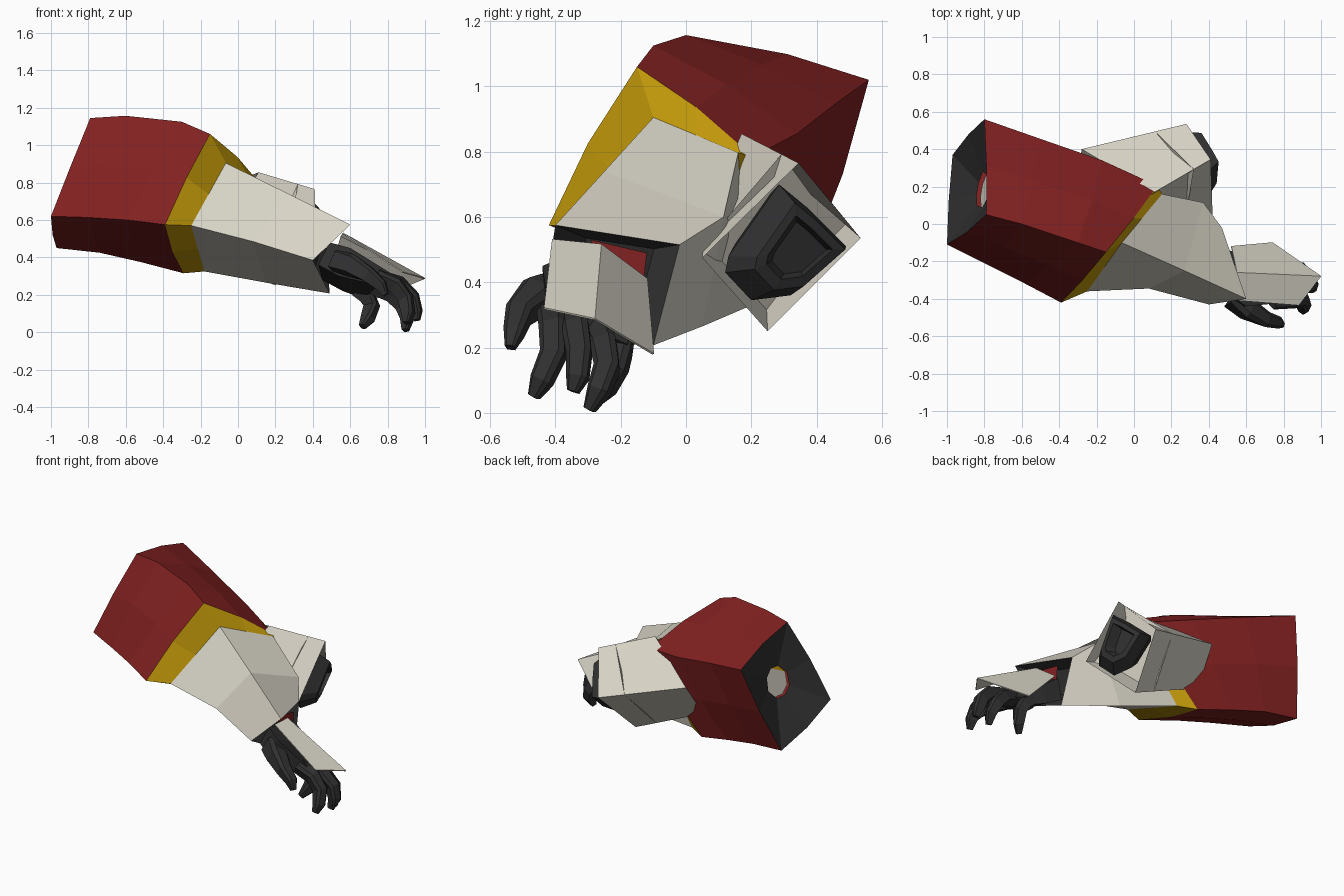
import bpy, bmesh
from mathutils import Vector as V

if "Cube" in bpy.data.objects:
    bpy.data.objects.remove(bpy.data.objects["Cube"])


def material(name, col):
    m = bpy.data.materials.new(name)
    m.diffuse_color = (*col, 1)
    m.use_nodes = True
    m.node_tree.nodes["Principled BSDF"].inputs["Base Color"].default_value = m.diffuse_color
    return m


RED = material("dark red", (0.225, 0.015, 0.015))
YELLOW = material("mustard yellow", (0.56, 0.33, 0.003))
WHITE = material("warm white", (0.69, 0.66, 0.57))
DARK = material("charcoal", (0.03, 0.03, 0.031))


def bulged(corners, f):
    """Corner ring with edge midpoints pushed away from the centre."""
    pts = [V(p) for p in corners]
    c = sum(pts, V()) / len(pts)
    out = []
    for i, p in enumerate(pts):
        mid = (p + pts[(i + 1) % len(pts)]) / 2
        out += [p, c + (mid - c) * f]
    return out


def loft(name, rings, mat, cap_start=False, cap_end=False, closed=True):
    """Skin a list of equal-length rings (or open strips)."""
    bm = bmesh.new()
    rows = [[bm.verts.new(p) for p in r] for r in rings]
    n = len(rows[0])
    for a, b in zip(rows, rows[1:]):
        for i in range(n if closed else n - 1):
            j = (i + 1) % n
            bm.faces.new((a[i], a[j], b[j], b[i]))
    if cap_start:
        bm.faces.new(rows[0])
    if cap_end:
        bm.faces.new(rows[-1])
    bmesh.ops.recalc_face_normals(bm, faces=bm.faces)
    me = bpy.data.meshes.new(name)
    bm.to_mesh(me)
    bm.free()
    me.materials.append(mat)
    ob = bpy.data.objects.new(name, me)
    bpy.context.collection.objects.link(ob)
    return ob


def finger(name, path, radii):
    """Six-sided jointed finger along a path."""
    pts = [V(p) for p in path]
    rings = []
    for i, p in enumerate(pts):
        d = (pts[min(i + 1, len(pts) - 1)] - pts[max(i - 1, 0)]).normalized()
        side = d.cross(V((0.85, -0.2, 0.5))).normalized()
        up = side.cross(d)
        r = radii[i]
        rings.append([p + (side * a + up * b) * r
                      for a, b in ((1, .6), (.6, 1), (-.6, 1), (-1, .6), (-.8, -.9), (.8, -.9))])
    return loft(name, rings, DARK, True, True)


# Sleeve: corner order is top, front, bottom, back
sleeve = [
    [(-.79, .05, 1.145), (-1.0, -.11, .62), (-.97, .37, .45), (-.80, .56, 1.02)],
    [(-.60, .0, 1.157), (-.79, -.215, .613), (-.74, .345, .425), (-.50, .455, .945)],
    [(-.30, -.10, 1.125), (-.59, -.315, .60), (-.52, .30, .375), (-.17, .34, .855)],
    [(-.15, -.15, 1.06), (-.39, -.42, .575), (-.29, .25, .315), (.125, .205, .785)]]
sleeve = [bulged(r, 1.06) for r in sleeve]
rear8, cuff8 = sleeve[0], sleeve[-1]
loft("sleeve", sleeve, RED)

# Dark lining of the shoulder end, with a small round opening and what shows behind it
centre = sum(rear8, V()) / 8
hole = [centre + (p - centre).normalized() * .1 + V((.08, -.035, -.01)) for p in rear8]
loft("sleeve_lining", [rear8, hole], DARK)
behind = [p + V((.02, -.009, -.002)) for p in hole]
loft("inner_disc", [behind], WHITE, cap_end=True)
loft("inner_disc_trim", [[behind[i] + V((-.005, .002, 0)) for i in (7, 0, 1)]], YELLOW, cap_end=True)

# Forearm shell
arm_start = [(-.065, -.10, .905), (-.25, -.36, .57), (-.18, .19, .325), (.15, .16, .797)]
arm_mid = [(.27, -.25, .74), (.08, -.345, .485), (.15, .05, .265), (.37, .115, .60)]
arm_end = [(.60, -.40, .575), (.40, -.43, .385), (.49, -.10, .207), (.47, -.02, .515)]
loft("cuff_band", [cuff8, bulged(arm_start, 1.0)], YELLOW)
loft("forearm", [arm_start, arm_mid, arm_end], WHITE)
end = [V(p) for p in arm_end]
ec = sum(end, V()) / 4
loft("forearm_lining", [end, [ec + (p - ec) * .55 + V((-.08, .02, .03)) for p in end]],
     DARK, cap_end=True)

# Red strip behind the hand plate
loft("wrist_strip", [[(.50, -.29, .53), (.50, -.12, .49)], [(.50, -.27, .44), (.50, -.13, .40)]],
     RED, closed=False)

# Folded plate over the back of the hand
plate = loft("hand_plate", [[(.56, -.41, .53), (.55, -.26, .515), (.52, -.12, .41)],
                            [(.88, -.435, .32), (1.0, -.28, .287), (.74, -.10, .18)]],
             WHITE, closed=False)
sol = plate.modifiers.new("thickness", 'SOLIDIFY')
sol.thickness = .006
sol.offset = 0

# Palm and jointed fingers
loft("palm", [
    [(.49, -.37, .48), (.43, -.38, .36), (.45, -.14, .28), (.48, -.14, .42)],
    [(.60, -.44, .45), (.54, -.43, .30), (.56, -.15, .22), (.60, -.15, .33)],
    [(.81, -.42, .32), (.75, -.42, .25), (.67, -.18, .18), (.73, -.18, .21)]], DARK, True, True)
R = (.042, .042, .039, .034, .018)
finger("index_finger", [(.74, -.41, .30), (.84, -.405, .255), (.895, -.405, .18),
                        (.91, -.44, .10), (.90, -.465, .05)], R)
finger("middle_finger", [(.74, -.34, .29), (.86, -.335, .255), (.93, -.325, .185),
                         (.95, -.33, .11), (.955, -.345, .065)], R)
finger("ring_finger", [(.72, -.27, .25), (.82, -.25, .205), (.88, -.24, .14),
                       (.905, -.265, .07), (.895, -.295, .01)], R)
finger("little_finger", [(.64, -.20, .23), (.69, -.205, .19), (.715, -.215, .14),
                         (.695, -.25, .075), (.665, -.285, .03)], R)
finger("thumb", [(.53, -.39, .37), (.61, -.46, .355), (.70, -.51, .305),
                 (.765, -.525, .25), (.79, -.538, .20)], (.06, .055, .042, .032, .016))

# Flared housing beside the forearm, with a recessed mouth
mouth = [V(p) for p in ((.41, .345, .765), (.28, .535, .535), (.20, .25, .25), (.42, .05, .475))]
base = [V(p) for p in ((.11, .17, .855), (-.28, .40, .70), (-.30, .24, .47), (-.05, .06, .60))]
loft("housing", [base, mouth], WHITE)
recess = [m.lerp(b, .3) for m, b in zip(mouth, base)]
loft("housing_floor", [recess], WHITE, cap_end=True)

# Dark nozzle inside the housing, with a recessed face
outline = [(.285, .70), (.37, .63), (.49, .51), (.32, .36), (.20, .345), (.12, .43), (.13, .48)]


def nozzle_ring(scale, depth, dy=0, dz=0):
    """Nozzle outline scaled about its middle, parallel to the housing mouth."""
    ring = []
    for y, z in outline:
        y, z = .30 + (y - .30) * scale + dy, .51 + (z - .51) * scale + dz
        x = .41 - .326 * (y - .345) + .295 * (z - .765)
        ring.append(V((x + depth, y, z)))
    return ring


loft("nozzle", [nozzle_ring(.7, -.12, -.03, .03), nozzle_ring(1, -.01),
                nozzle_ring(.75, .075, .045, -.01), nozzle_ring(.55, .08, .045, -.01),
                nozzle_ring(.45, .02, .045, -.01)], DARK, True, True)
